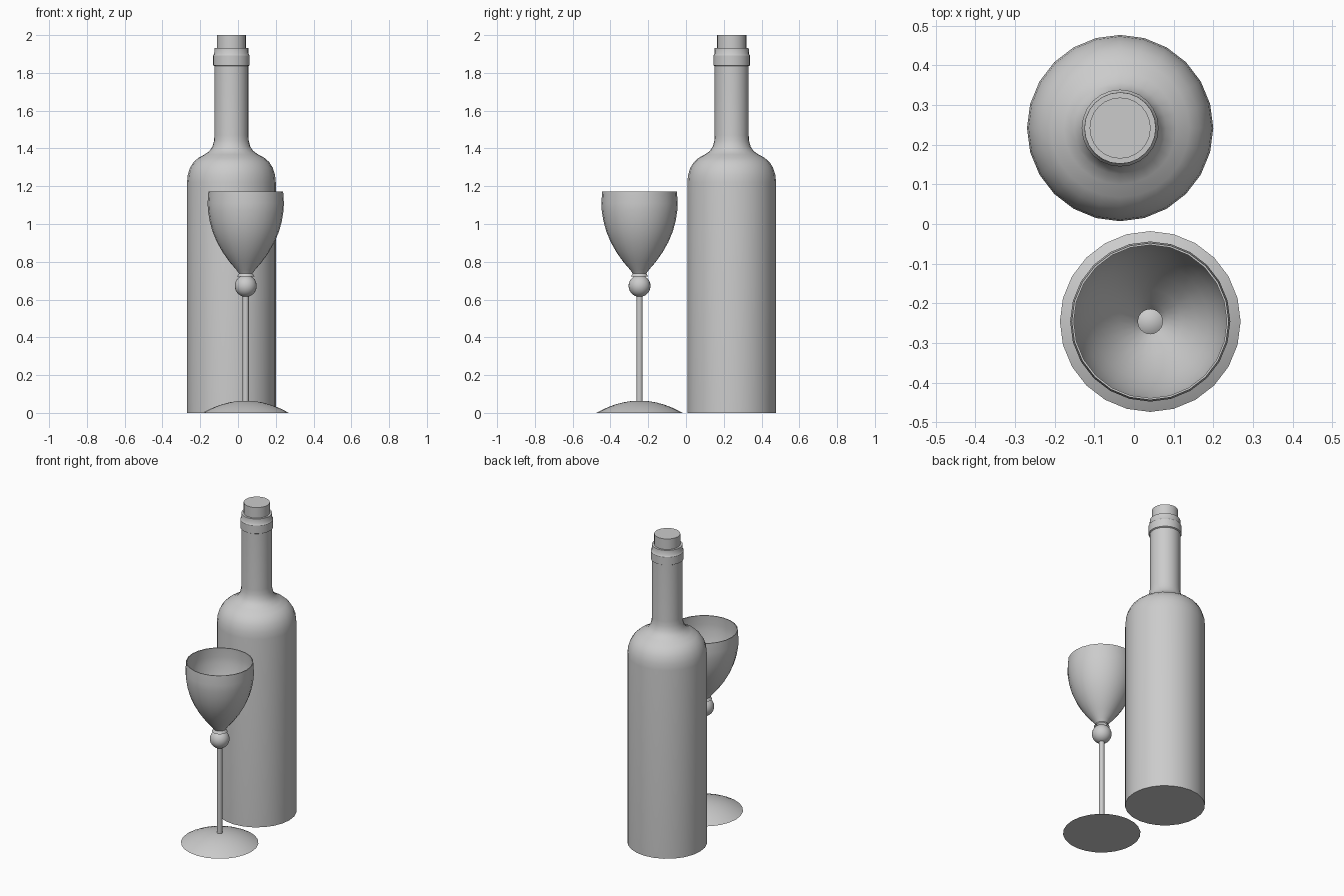
import bpy, math

cube = bpy.data.objects.get("Cube")
if cube:
    bpy.data.objects.remove(cube, do_unlink=True)

SIDES = 24
BOTTLE = (-0.035, 0.242)
GLASS = (0.041, -0.246)

grey = bpy.data.materials.new("plain grey")
grey.use_nodes = True
grey.diffuse_color = (0.6, 0.6, 0.6, 1)
grey.node_tree.nodes["Principled BSDF"].inputs["Base Color"].default_value = (0.6, 0.6, 0.6, 1)


def finish(obj, name, angle=35):
    obj.name = obj.data.name = name
    obj.data.materials.append(grey)
    bpy.ops.object.select_all(action='DESELECT')
    obj.select_set(True)
    bpy.context.view_layer.objects.active = obj
    bpy.ops.object.shade_smooth_by_angle(angle=math.radians(angle))


def lathe(name, profile, centre, angle=35):
    """Turn (radius, height) points, listed from the bottom up the outside; radius 0 closes an end."""
    verts, rings, faces = [], [], []
    for r, z in profile:
        count = SIDES if r > 0 else 1
        rings.append([len(verts) + i for i in range(count)])
        for i in range(count):
            a = 2 * math.pi * i / SIDES
            verts.append((r * math.cos(a), r * math.sin(a), z))
    for low, high in zip(rings, rings[1:]):
        for i in range(SIDES):
            j = (i + 1) % SIDES
            if len(low) == 1:
                faces.append((low[0], high[j], high[i]))
            elif len(high) == 1:
                faces.append((low[i], low[j], high[0]))
            else:
                faces.append((low[i], low[j], high[j], high[i]))
    mesh = bpy.data.meshes.new(name)
    mesh.from_pydata(verts, [], faces)
    obj = bpy.data.objects.new(name, mesh)
    obj.location = (*centre, 0)
    bpy.context.collection.objects.link(obj)
    finish(obj, name, angle)


# Bottle: body, rounded shoulder, neck, collar and lip
lathe("bottle", [
    (0, 0), (0.235, 0), (0.235, 1.22), (0.231, 1.26), (0.219, 1.298),
    (0.2, 1.328), (0.175, 1.35), (0.142, 1.368), (0.116, 1.386),
    (0.1, 1.41), (0.092, 1.44), (0.09, 1.47), (0.09, 1.836),
    (0.097, 1.84), (0.097, 1.892), (0.091, 1.9), (0.09, 1.932),
    (0.076, 1.932)], BOTTLE)

# Cork
lathe("cork", [(0, 1.85), (0.077, 1.85), (0.077, 2), (0, 2)], BOTTLE)

# Bowl: thin wall, outside up to the rim and back down the inside
outer = [(0.046, 0.722), (0.036, 0.738), (0.05, 0.758), (0.085, 0.798),
         (0.122, 0.85), (0.153, 0.905), (0.176, 0.96), (0.191, 1.015),
         (0.2, 1.07), (0.202, 1.11), (0.198, 1.172)]
inner = [(r - 0.005, z + 0.003 * (z < 1.15)) for r, z in reversed(outer)]
lathe("glass_bowl", outer + inner, GLASS, 50)

# Ball between bowl and stem
bpy.ops.mesh.primitive_uv_sphere_add(segments=SIDES, ring_count=16, radius=0.058,
                                     location=(*GLASS, 0.672))
finish(bpy.context.object, "stem_ball")

# Stem
lathe("glass_stem", [(0, 0.05), (0.016, 0.05), (0.016, 0.64), (0, 0.64)], GLASS)

# Domed foot with a flat underside
dome = [(0.228 * math.cos(t), 0.065 * (1 - math.cos(t) ** 2))
        for t in (math.pi / 2 * i / 8 for i in range(8))]
lathe("glass_foot", [(0, 0)] + dome + [(0, 0.065)], GLASS)
